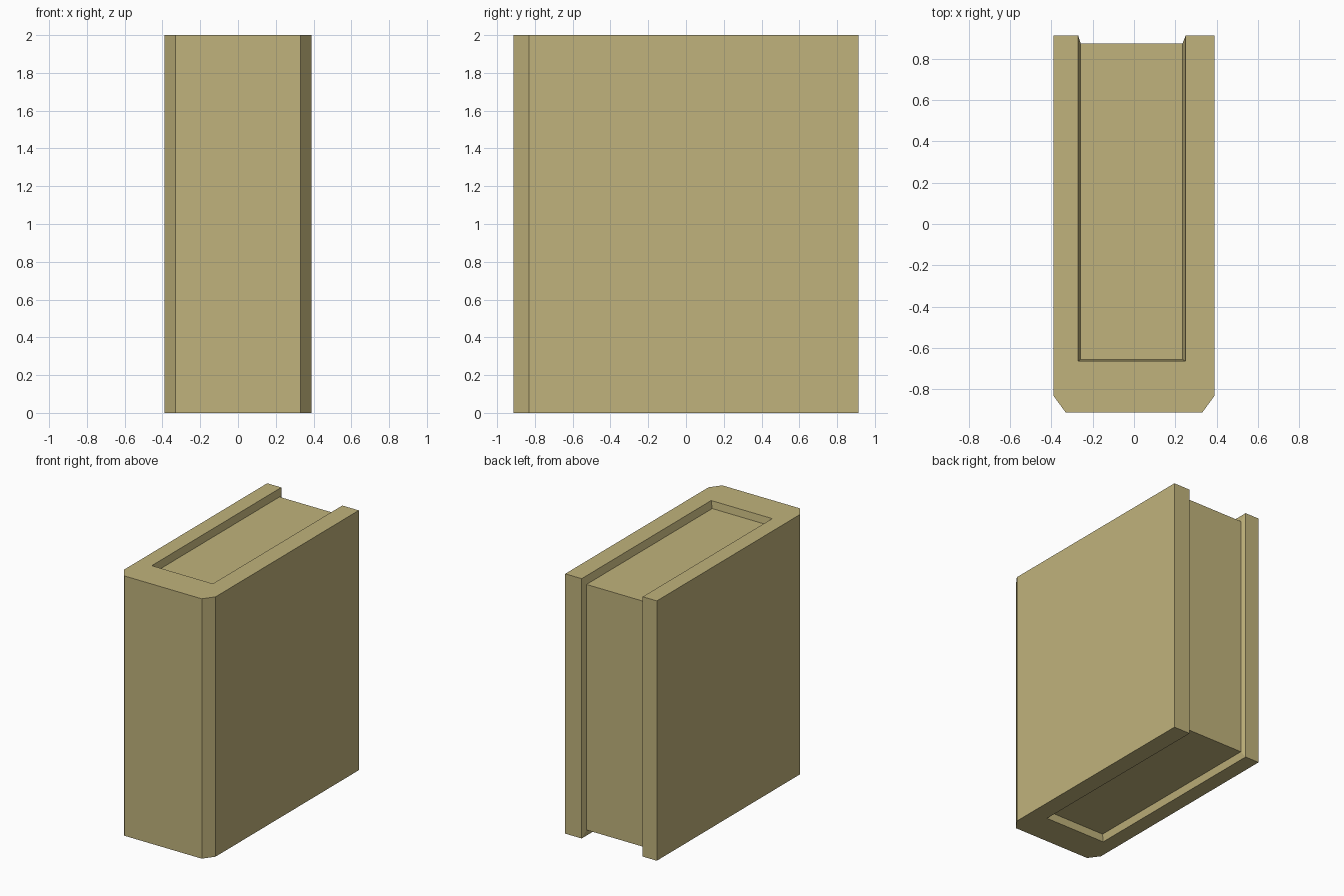
import bpy, bmesh

if "Cube" in bpy.data.objects:
    bpy.data.objects.remove(bpy.data.objects["Cube"])

H, D = 2.0, 0.912      # height, half depth
RECESS = 0.055         # how far the pages sit below the cover edges

# U-shaped cover outline: outer side with bevelled spine, then inner slot
outer = [(-0.39, D), (-0.39, -0.83), (-0.33, -D), (0.33, -D), (0.39, -0.83), (0.39, D)]
slot = [(0.25, D), (0.25, -0.663), (-0.27, -0.663), (-0.27, D)]
# page block outline, slightly smaller than the slot
page = [(0.235, 0.874), (0.235, -0.655), (-0.258, -0.655), (-0.258, 0.874)]

bm = bmesh.new()


def ring(points, z):
    return [bm.verts.new((x, y, z)) for x, y in points]


def strip(a, b):
    for i in range(len(a) - 1):
        bm.faces.new((a[i], a[i + 1], b[i + 1], b[i]))


outer_lo, outer_hi = ring(outer, 0), ring(outer, H)
slot_lo, slot_hi = ring(slot, 0), ring(slot, H)
page_lo, page_hi = ring(page, RECESS), ring(page, H - RECESS)

# cover: outside walls, fore edges, U-shaped top and bottom
strip(outer_lo + slot_lo[:1], outer_hi + slot_hi[:1])
strip([slot_lo[3], outer_lo[0]], [slot_hi[3], outer_hi[0]])
bm.faces.new(outer_hi + slot_hi)
bm.faces.new(outer_lo + slot_lo)

# sloped recess walls: top, bottom and both sides of the fore edge
strip(slot_hi, page_hi)
strip(slot_lo, page_lo)
for i in (0, 3):
    strip([slot_lo[i], slot_hi[i]], [page_lo[i], page_hi[i]])

# pages: top, bottom and fore edge
bm.faces.new(page_hi)
bm.faces.new(page_lo)
strip([page_lo[0], page_lo[3]], [page_hi[0], page_hi[3]])

bmesh.ops.recalc_face_normals(bm, faces=bm.faces[:])
mesh = bpy.data.meshes.new("book")
bm.to_mesh(mesh)
bm.free()
book = bpy.data.objects.new("book", mesh)
bpy.context.collection.objects.link(book)

# khaki colour
mat = bpy.data.materials.new("khaki")
mat.diffuse_color = (0.53, 0.45, 0.2, 1)
mat.use_nodes = True
mat.node_tree.nodes["Principled BSDF"].inputs["Base Color"].default_value = mat.diffuse_color
mesh.materials.append(mat)
